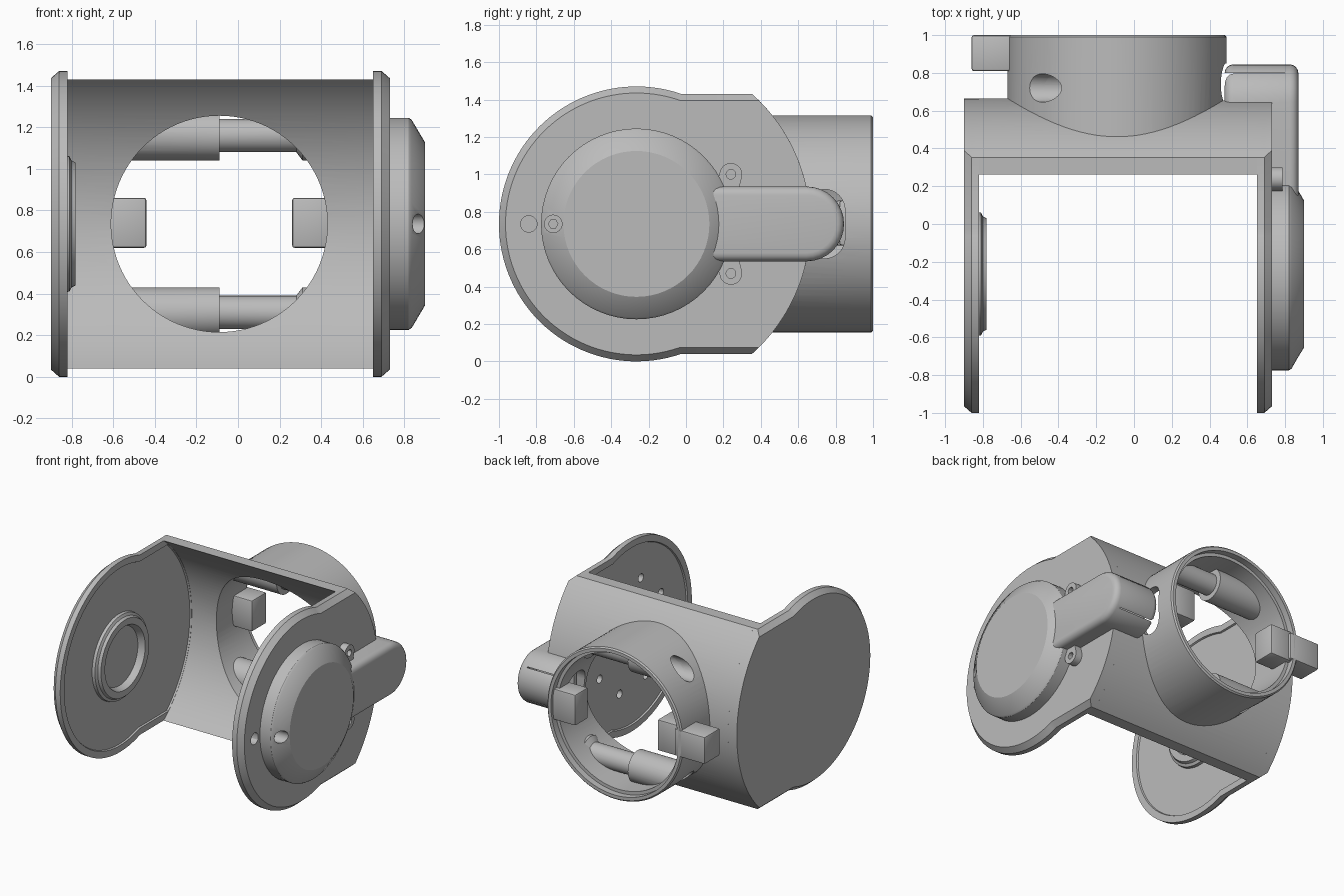
import bpy, bmesh
from math import sin, cos, asin, pi, sqrt, radians
from mathutils import Vector

if "Cube" in bpy.data.objects:
    bpy.data.objects.remove(bpy.data.objects["Cube"])

grey = bpy.data.materials.new("light_grey")
grey.use_nodes = True
grey.diffuse_color = (0.5, 0.5, 0.5, 1)
grey.node_tree.nodes["Principled BSDF"].inputs["Base Color"].default_value = (0.5, 0.5, 0.5, 1)

PY, CZ = -0.265, 0.735      # pivot axis of the side plates
TX = -0.09                  # centre line of the rear tube
BACK, INNER = 0.93, 0.872   # outer and inner radius of the curved wall


def loft(name, loops):
    """Skin a list of equal-length vertex loops and cap both ends."""
    bm = bmesh.new()
    rings = [[bm.verts.new(p) for p in loop] for loop in loops]
    n = len(rings[0])
    for a, b in zip(rings, rings[1:]):
        for i in range(n):
            j = (i + 1) % n
            bm.faces.new((a[i], a[j], b[j], b[i]))
    bm.faces.new(rings[0])
    bm.faces.new(rings[-1])
    bmesh.ops.recalc_face_normals(bm, faces=bm.faces)
    mesh = bpy.data.meshes.new(name)
    bm.to_mesh(mesh)
    bm.free()
    mesh.materials.append(grey)
    ob = bpy.data.objects.new(name, mesh)
    bpy.context.collection.objects.link(ob)
    return ob


def at_x(x, pts):
    return [(x, y, z) for y, z in pts]


def circle(a, b, r, n):
    return [(a + r * cos(2 * pi * i / n), b + r * sin(2 * pi * i / n)) for i in range(n)]


def lathe_x(name, profile, y, z, n=64):
    """Turned part along x; profile holds (x, radius) pairs."""
    return loft(name, [at_x(x, circle(y, z, r, n)) for x, r in profile])


def lathe_y(name, profile, n=96):
    """Turned part along the rear tube axis; profile holds (y, radius)."""
    return loft(name, [[(a, y, b) for a, b in circle(TX, CZ, r, n)] for y, r in profile])


def stadium(p, q, r, n=16):
    """Outline of a capsule from p to q in the side plane."""
    d = Vector(q) - Vector(p)
    a0 = Vector((1, 0)).angle_signed(d) * -1
    out = []
    for centre, start in ((q, a0 - pi / 2), (p, a0 + pi / 2)):
        out += [(centre[0] + r * cos(start + pi * i / n),
                 centre[1] + r * sin(start + pi * i / n)) for i in range(n + 1)]
    return out


def box(name, x0, x1, y0, y1, z0, z1):
    return loft(name, [at_x(x, [(y0, z0), (y1, z0), (y1, z1), (y0, z1)]) for x in (x0, x1)])


def activate(ob):
    bpy.ops.object.select_all(action='DESELECT')
    ob.select_set(True)
    bpy.context.view_layer.objects.active = ob


def boolean(ob, other, op='DIFFERENCE'):
    m = ob.modifiers.new("bool", 'BOOLEAN')
    m.object, m.operation, m.solver = other, op, 'EXACT'
    activate(ob)
    bpy.ops.object.modifier_apply(modifier=m.name)
    bpy.data.objects.remove(other)


def bevel(ob, width, segments):
    m = ob.modifiers.new("bevel", 'BEVEL')
    m.width, m.segments, m.limit_method, m.angle_limit = width, segments, 'ANGLE', radians(40)
    activate(ob)
    bpy.ops.object.modifier_apply(modifier=m.name)


def plate_outline(d=0.0, e=0.0):
    """Round front, short flats, and a larger arc at the back."""
    r, h, rb = 0.735 - d, 0.695 - d, BACK - e
    a, b = asin(h / r), asin(h / rb)
    pts = [(PY + r * cos(t), CZ + r * sin(t))
           for t in (a + (2 * pi - 2 * a) * i / 72 for i in range(73))]
    pts += [(PY + rb * cos(t), CZ + rb * sin(t))
            for t in (-b + 2 * b * i / 36 for i in range(37))]
    return pts


# Side plates with chamfered outer rim and shallow inner recess
def side_plate(name, x_in, x_out):
    s = 1 if x_out > x_in else -1
    return loft(name, [
        at_x(x_out, plate_outline(0.035)),
        at_x(x_out - s * 0.04, plate_outline()),
        at_x(x_in, plate_outline()),
        at_x(x_in, plate_outline(0.05, 0.06)),
        at_x(x_in + s * 0.012, plate_outline(0.055, 0.065))])


right_plate = side_plate("right_side_plate", -0.82, -0.9)
left_plate = side_plate("left_side_plate", 0.65, 0.73)

# Screw holes in the left plate
boolean(left_plate, lathe_x("cut", [(0.6, 0.045), (0.8, 0.045)], -0.84, CZ, 12))
for i in range(8):
    t = 2 * pi * (i + 0.4) / 8
    boolean(left_plate, lathe_x("cut", [(0.6, 0.032), (0.8, 0.032)],
                                PY + 0.42 * cos(t), CZ + 0.42 * sin(t), 16))

# Pivot ring on the inside of the right plate
pivot_ring = lathe_x("pivot_ring", [(-0.84, 0.33), (-0.81, 0.325), (-0.80, 0.305), (-0.78, 0.295),
                                    (-0.78, 0.245), (-0.80, 0.235), (-0.828, 0.225)], PY, CZ)

# Curved rear wall
arc = []
for r, sign in ((BACK, 1), (INNER, -1)):
    b = asin(0.695 / r)
    arc += [(PY + r * cos(sign * t), CZ + r * sin(sign * t))
            for t in (-b + 2 * b * i / 48 for i in range(49))]
body = loft("rear_wall_and_tube", [at_x(-0.825, arc), at_x(0.655, arc)])

# Rear tube, joined to the wall and bored through
tube = lathe_y("tube", [(0.2, 0.58), (0.99, 0.58), (1.0, 0.57)])
boolean(tube, lathe_x("cut", [(-1, INNER + 0.02), (1, INNER + 0.02)], PY, CZ, 128))
boolean(body, tube, 'UNION')
boolean(body, lathe_y("cut", [(0, 0.52), (0.95, 0.52), (0.95, 0.545), (1.1, 0.545)]))

# Slot in the tube for the cable arm
boolean(body, loft("cut", [at_x(x, stadium((0.74, 0.66), (0.74, 0.81), 0.11)) for x in (0.35, 0.6)]))

# Screw posts across the tube, with access holes from the right
for label, side in (("upper", 1), ("lower", -1)):
    z = CZ + side * 0.425
    boolean(body, lathe_x("cut", [(-0.8, 0.075), (-0.3, 0.075)], 0.72, z, 32))
    post = lathe_x(label + "_screw_post", [(-0.6, 0.12), (TX, 0.12), (TX, 0.08), (0.28, 0.08),
                                           (0.31, 0.12), (0.45, 0.12)], 0.72, z, 48)
    boolean(post, lathe_y("cut", [(0.4, 0.535), (0.98, 0.535)]), 'INTERSECT')
    boolean(post, lathe_x("cut", [(-0.8, 0.075), (-0.3, 0.075)], 0.72, z, 32))

# Locking tabs at the tube mouth
right_tab = box("right_tab_inner", -0.64, -0.44, 0.8, 0.98, 0.62, 0.86)
outer_tab = box("right_tab_outer", -0.86, -0.6, 0.81, 1.0, 0.63, 0.84)
left_tab = box("left_tab", 0.26, 0.46, 0.82, 0.98, 0.62, 0.86)
for tab in (right_tab, outer_tab, left_tab):
    bevel(tab, 0.012, 2)

# Motor cover on the left plate
cover = lathe_x("motor_cover", [(0.72, 0.51), (0.82, 0.51), (0.835, 0.50), (0.9, 0.39)], PY, CZ)
boolean(cover, lathe_x("cut", [(0.78, 0.047), (1, 0.047)], -0.71, CZ, 24))
cover_screw = lathe_x("cover_screw", [(0.77, 0.028), (0.80, 0.028)], -0.71, CZ, 6)

# Cable arm running from the cover into the tube
arm = loft("cable_arm", [at_x(x, stadium((0.0, CZ), (0.645, CZ), 0.2)) for x in (0.48, 0.87)])
bevel(arm, 0.045, 4)
boolean(arm, lathe_x("cut", [(0.3, BACK - 0.01), (0.7, BACK - 0.01)], PY, CZ, 128))
boolean(arm, box("cut", 0.4, 0.8, 0.68, 0.8, CZ - 0.13, CZ + 0.13))

# Small screw lugs beside the arm
for label, side in (("upper", 1), ("lower", -1)):
    z = CZ + side * 0.265
    outline = stadium((0.21, CZ + side * 0.14), (0.24, z), 0.06)
    lug = loft(label + "_screw_lug", [at_x(0.72, outline), at_x(0.785, outline)])
    boolean(lug, lathe_x("cut", [(0.74, 0.026), (0.9, 0.026)], 0.24, z, 12))

# Smooth curved surfaces, keep machined edges crisp
for ob in list(bpy.context.collection.objects):
    if ob.type == 'MESH' and grey.name in ob.data.materials:
        activate(ob)
        bpy.ops.object.shade_smooth_by_angle(angle=radians(30))
